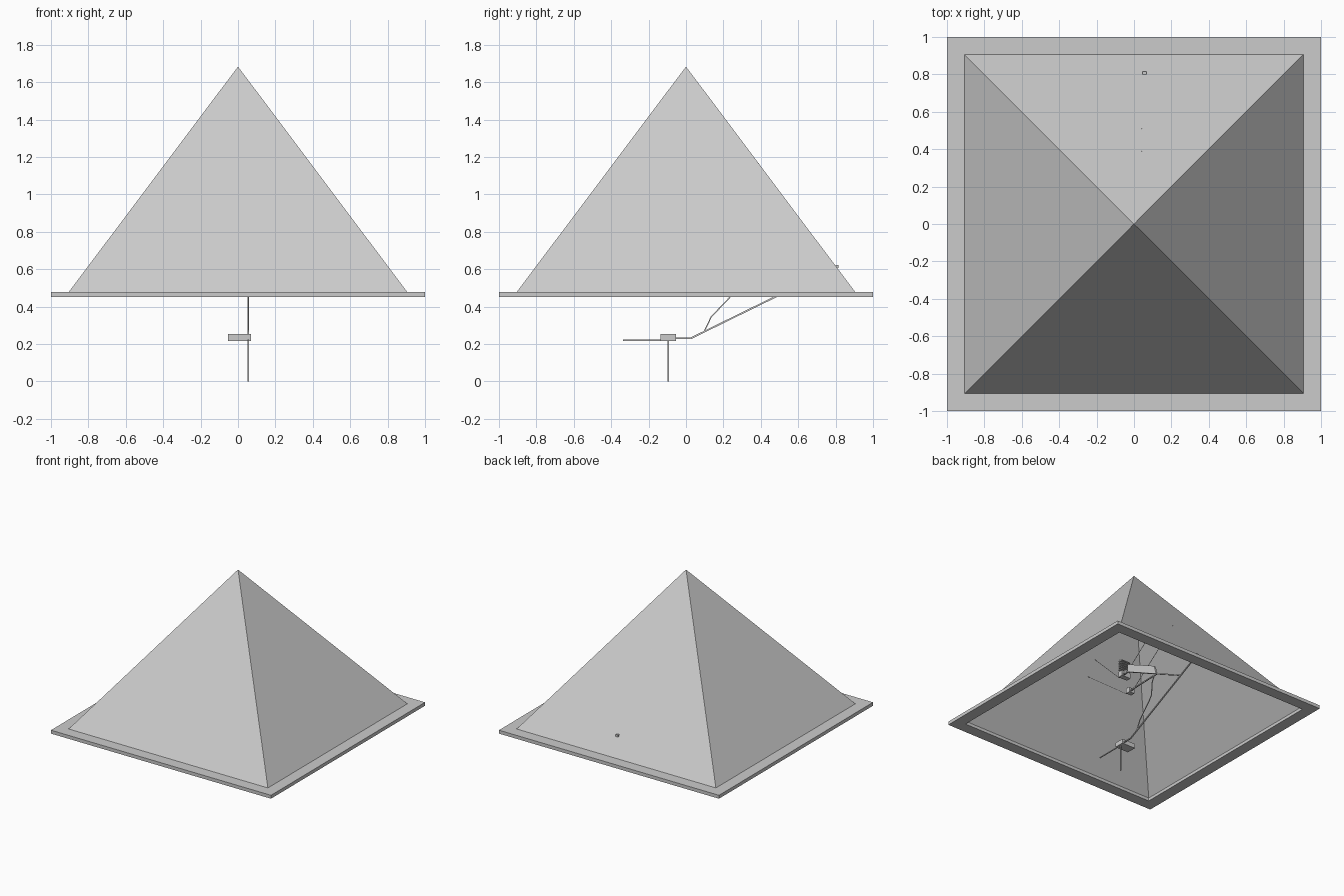
import bpy, bmesh
from math import pi, sqrt
from mathutils import Matrix, Vector

cube = bpy.data.objects.get("Cube")
if cube:
    bpy.data.objects.remove(cube, do_unlink=True)

COLOR = (0.6, 0.6, 0.6, 1)
stone = bpy.data.materials.new("grey_stone")
stone.use_nodes = True
stone.diffuse_color = COLOR
stone.node_tree.nodes["Principled BSDF"].inputs["Base Color"].default_value = COLOR

AXIS = 0.054          # passages all run in one plane east of the centre
HALF, BASE, APEX = 0.907, 0.475, 1.683


def finish(name, bm, closed=True):
    if closed:
        bmesh.ops.recalc_face_normals(bm, faces=bm.faces)
    mesh = bpy.data.meshes.new(name)
    bm.to_mesh(mesh)
    bm.free()
    mesh.materials.append(stone)
    obj = bpy.data.objects.new(name, mesh)
    bpy.context.collection.objects.link(obj)
    return obj


def add_prism(bm, x0, x1, profile):
    """Extrude a (y, z) outline from x0 to x1."""
    face = bm.faces.new([bm.verts.new((x0, y, z)) for y, z in profile])
    out = bmesh.ops.extrude_face_region(bm, geom=[face])["geom"]
    verts = [v for v in out if isinstance(v, bmesh.types.BMVert)]
    bmesh.ops.translate(bm, vec=(x1 - x0, 0, 0), verts=verts)
    bm.faces.ensure_lookup_table()


def prism(name, x0, x1, profile):
    bm = bmesh.new()
    add_prism(bm, x0, x1, profile)
    return finish(name, bm)


def box(name, x0, x1, y0, y1, z0, z1):
    return prism(name, x0, x1, [(y0, z0), (y1, z0), (y1, z1), (y0, z1)])


def passage(name, path, size, x=AXIS):
    """Square duct following a (y, z) path."""
    bm = bmesh.new()
    for a, b in zip(path, path[1:]):
        a, b = Vector(a), Vector(b)
        d = (b - a).normalized()
        n = Vector((-d.y, d.x)) * size / 2
        add_prism(bm, x - size / 2, x + size / 2, [a - n, b - n, b + n, a + n])
    return finish(name, bm)


# Hollow pyramid shell, open underneath
bm = bmesh.new()
bmesh.ops.create_cone(bm, cap_ends=False, segments=4, radius1=HALF * sqrt(2),
                      radius2=0, depth=APEX - BASE)
bmesh.ops.remove_doubles(bm, verts=bm.verts, dist=1e-5)
bmesh.ops.transform(bm, verts=bm.verts,
                    matrix=Matrix.Translation((0, 0, (APEX + BASE) / 2)) @ Matrix.Rotation(pi / 4, 4, 'Z'))
finish("pyramid_shell", bm, closed=False)

# Square ground frame around the base
bm = bmesh.new()
section = [(1, 0.45), (1, 0.478), (HALF, 0.478), (HALF, 0.45)]
rings = [[bm.verts.new((sx * r, sy * r, z)) for r, z in section]
         for sx, sy in ((1, 1), (-1, 1), (-1, -1), (1, -1))]
for i in range(4):
    a, b = rings[i], rings[(i + 1) % 4]
    for j in range(4):
        k = (j + 1) % 4
        bm.faces.new((a[j], b[j], b[k], a[k]))
finish("ground_frame", bm)

# Entrance and descending passage
box("entrance", 0.046, 0.068, 0.80, 0.815, 0.605, 0.622)
passage("descending_passage", [(-0.06, 0.23), (0.025, 0.23), (0.81, 0.615)], 0.009)

# Underground chamber with its well and dead-end tunnel
box("underground_chamber", -0.053, 0.07, -0.135, -0.053, 0.217, 0.254)
passage("deep_well", [(-0.094, 0), (-0.094, 0.22)], 0.008)
passage("dead_end_tunnel", [(-0.338, 0.22), (-0.13, 0.22)], 0.007)

# Ascending passage and tall sloping gallery
passage("ascending_passage", [(0.613, 0.522), (0.325, 0.662)], 0.009)
prism("tall_gallery", AXIS - 0.008, AXIS + 0.008,
      [(0.335, 0.655), (0.0, 0.82), (0.0, 0.885), (0.31, 0.735)])
passage("escape_shaft", [(0.095, 0.262), (0.135, 0.345), (0.235, 0.45),
                         (0.27, 0.5), (0.28, 0.61), (0.31, 0.667)], 0.006)

# Lower chamber with gabled roof
passage("level_passage", [(0.33, 0.658), (0.02, 0.65)], 0.009)
prism("lower_chamber", 0.012, 0.06,
      [(-0.02, 0.64), (0.02, 0.64), (0.02, 0.677), (0, 0.69), (-0.02, 0.677)])

# Upper chamber, anteroom and stacked roof spaces
passage("upper_passage", [(0.005, 0.827), (-0.07, 0.827)], 0.009)
box("anteroom", AXIS - 0.008, AXIS + 0.008, -0.045, -0.02, 0.822, 0.85)
box("upper_chamber", -0.022, 0.061, -0.11, -0.068, 0.822, 0.868)
for i in range(4):
    z = 0.879 + i * 0.019
    box(f"roof_space_{i + 1}", -0.022, 0.061, -0.11, -0.068, z, z + 0.008)
prism("gabled_roof_space", -0.022, 0.061,
      [(-0.11, 0.955), (-0.068, 0.955), (-0.068, 0.96), (-0.089, 0.975), (-0.11, 0.96)])

# Thin air shafts leading to the faces
for name, path in {
    "upper_north_shaft": [(-0.068, 0.83), (-0.04, 0.83), (0.39, 1.166)],
    "upper_south_shaft": [(-0.11, 0.83), (-0.125, 0.83), (-0.41, 1.115)],
    "lower_north_shaft": [(0.02, 0.652), (0.04, 0.652), (0.511, 1.005)],
    "lower_south_shaft": [(-0.02, 0.652), (-0.04, 0.652), (-0.49, 1.0)],
}.items():
    passage(name, path, 0.003, x=0.042)
